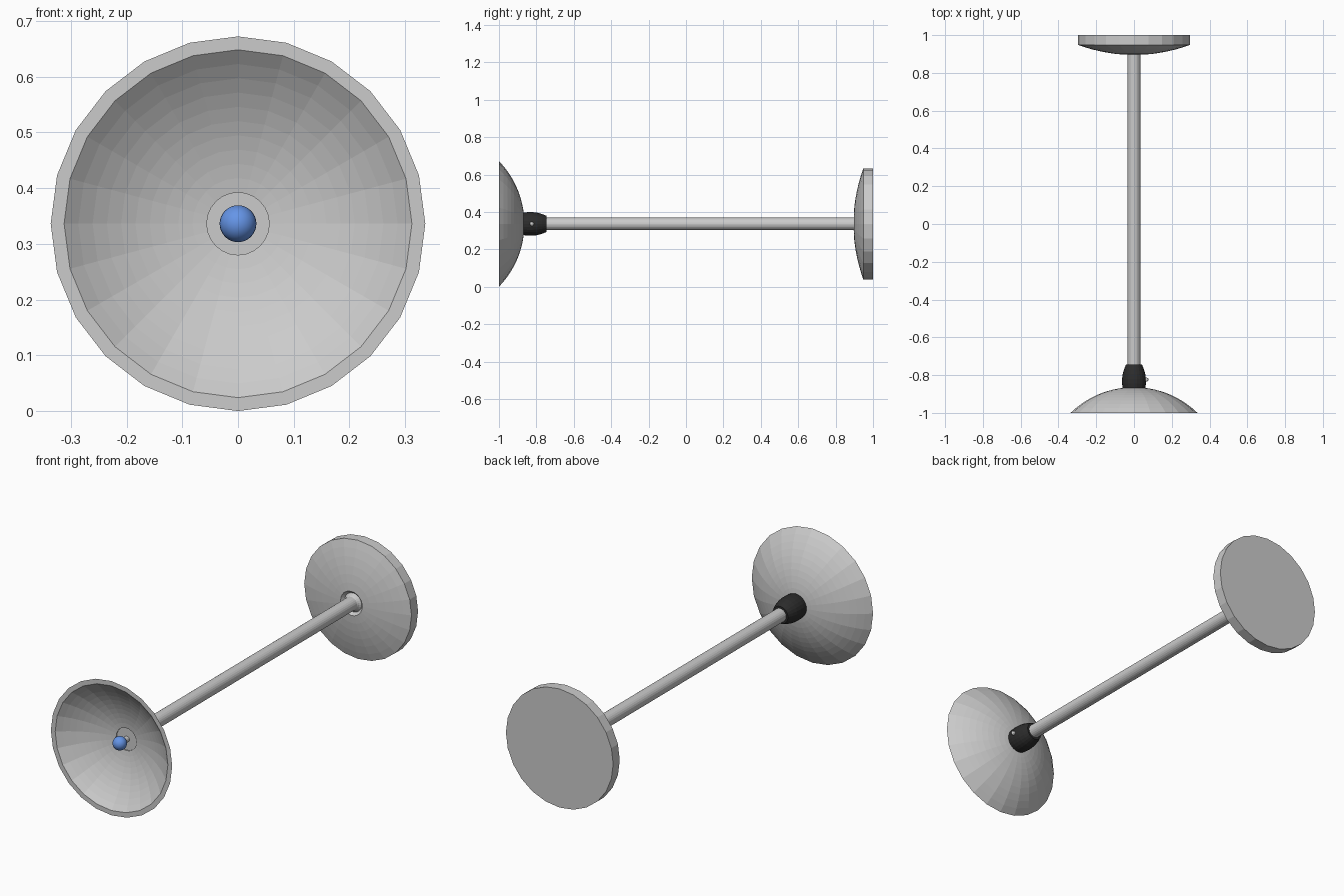
import bpy, bmesh
from math import sin, cos, pi, sqrt
from mathutils import Matrix

if "Cube" in bpy.data.objects:
    bpy.data.objects.remove(bpy.data.objects["Cube"])

ZC = 0.336   # height of the long axis
SIDES = 24


def material(name, rgb):
    m = bpy.data.materials.new(name)
    m.diffuse_color = (*rgb, 1)
    m.use_nodes = True
    m.node_tree.nodes["Principled BSDF"].inputs["Base Color"].default_value = m.diffuse_color
    return m


def add_object(name, bm, mat=None):
    bmesh.ops.recalc_face_normals(bm, faces=bm.faces)
    me = bpy.data.meshes.new(name)
    bm.to_mesh(me)
    bm.free()
    ob = bpy.data.objects.new(name, me)
    bpy.context.collection.objects.link(ob)
    if mat:
        me.materials.append(mat)
    return ob


def lathe(name, profile, mat=None, closed=False, sides=SIDES):
    """Turn (radius, y) points around the long axis; open profiles get end caps."""
    bm = bmesh.new()
    rings = [[bm.verts.new((r * sin(2 * pi * i / sides), y, ZC + r * cos(2 * pi * i / sides)))
              for i in range(sides)] for r, y in profile]
    pairs = list(zip(rings, rings[1:]))
    if closed:
        pairs.append((rings[-1], rings[0]))
    else:
        bm.faces.new(rings[0])
        bm.faces.new(rings[-1])
    for a, b in pairs:
        for i in range(sides):
            j = (i + 1) % sides
            bm.faces.new((a[i], a[j], b[j], b[i]))
    return add_object(name, bm, mat)


def cap_arc(r0, r1, y_rim, depth, n):
    """Spherical-cap profile from radius r0 out to r1, opening towards -y."""
    R = (r1 * r1 + depth * depth) / (2 * depth)
    apex = y_rim + depth
    rs = [r0 + (r1 - r0) * i / n for i in range(n + 1)]
    return [(r, apex - R + sqrt(R * R - r * r)) for r in rs]


black = material("black_plastic", (0.025, 0.025, 0.025))
blue = material("blue_bulb", (0.13, 0.30, 0.80))

# Dish: thick bowl with a hole in the middle
outer = cap_arc(0.056, 0.336, -1.0, 0.136, 10)
inner = cap_arc(0.056, 0.312, -1.0, 0.120, 10)
lathe("reflector_dish", outer + inner[::-1], closed=True)

# Plate closing the hole, and stem carrying the bulb
lathe("dish_centre_plate", [(0.058, -0.878), (0.058, -0.866)])
lathe("bulb_stem", [(0.014, -0.94), (0.014, -0.872)], sides=16)

# Bulb
bm = bmesh.new()
bmesh.ops.create_uvsphere(bm, u_segments=24, v_segments=16, radius=0.033,
                          matrix=Matrix.Translation((0, -0.935, ZC)))
bulb = add_object("bulb", bm, blue)
bulb.data.shade_smooth()

# Socket
lathe("socket", [(0.060, -0.868), (0.063, -0.845), (0.063, -0.82), (0.060, -0.795),
                 (0.053, -0.77), (0.043, -0.745)], black)

# Switch on the side of the socket: pin with a round tip
bm = bmesh.new()
bmesh.ops.create_cone(bm, cap_ends=True, segments=12, radius1=0.008, radius2=0.008, depth=0.02,
                      matrix=Matrix.Translation((0.062, -0.824, ZC)) @ Matrix.Rotation(pi / 2, 4, 'Y'))
bmesh.ops.create_uvsphere(bm, u_segments=12, v_segments=8, radius=0.011,
                          matrix=Matrix.Translation((0.066, -0.824, ZC)))
add_object("switch", bm)

# Pole
lathe("pole", [(0.0335, -0.75), (0.0335, 0.925)])

# Base: small collar flaring into a shallow dome with a flat underside
dome = [(r, 1.897 - y) for r, y in
        [(r, 0.975 + (0.053 - (r / 0.297) ** 2 * 0.053) - 0.0005) for r in
         (0.06, 0.1, 0.14, 0.18, 0.22, 0.26, 0.297)]]
dome = [(r, y + 0.053 - 0.0275) for r, y in dome]
lathe("base", [(0.0335, 0.895), (0.038, 0.903), (0.047, 0.911)] + dome + [(0.297, 1.0)])
